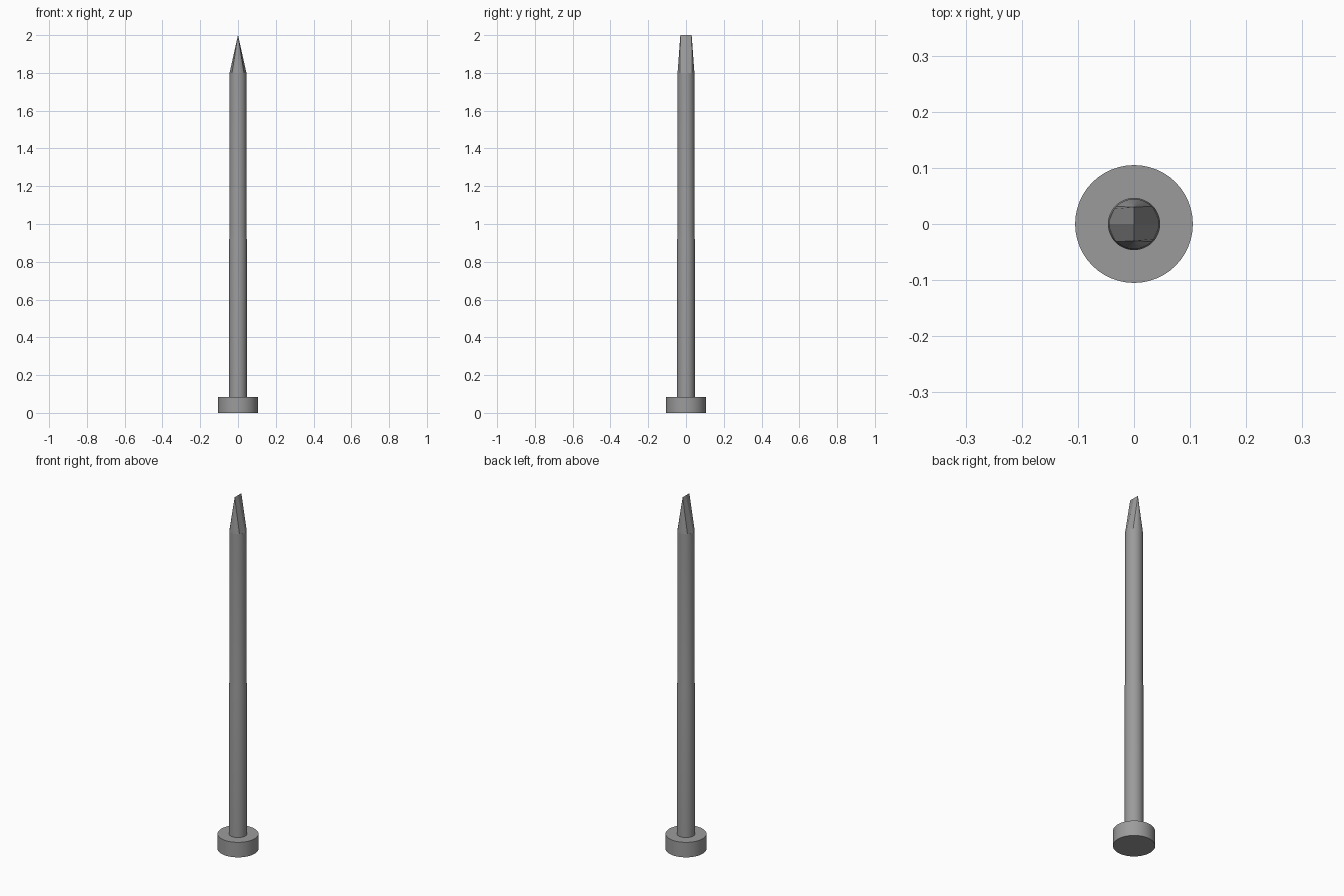
import bpy, bmesh, math

if "Cube" in bpy.data.objects:
    bpy.data.objects.remove(bpy.data.objects["Cube"])

N = 48  # sides of every round part

steel = bpy.data.materials.new("grey steel")
steel.diffuse_color = (0.33, 0.33, 0.33, 1)
steel.use_nodes = True
steel.node_tree.nodes["Principled BSDF"].inputs["Base Color"].default_value = steel.diffuse_color


def ring(bm, r, z):
    return [bm.verts.new((r * math.cos(2 * math.pi * i / N),
                          r * math.sin(2 * math.pi * i / N), z)) for i in range(N)]


def bridge(bm, a, b):
    for i in range(N):
        j = (i + 1) % N
        bm.faces.new((a[i], a[j], b[j], b[i]))


def finish(bm, name, smooth):
    bmesh.ops.recalc_face_normals(bm, faces=bm.faces[:])
    mesh = bpy.data.meshes.new(name)
    bm.to_mesh(mesh)
    bm.free()
    mesh.materials.append(steel)
    ob = bpy.data.objects.new(name, mesh)
    bpy.context.collection.objects.link(ob)
    if smooth:
        bpy.ops.object.select_all(action='DESELECT')
        ob.select_set(True)
        bpy.context.view_layer.objects.active = ob
        bpy.ops.object.shade_smooth_by_angle(angle=math.radians(30))


# flat round head at the bottom
bm = bmesh.new()
low, top = ring(bm, 0.105, 0), ring(bm, 0.105, 0.085)
bridge(bm, low, top)
bm.faces.new(low)
bm.faces.new(top)
finish(bm, "head", True)

# shank, slightly thinner in its upper half
bm = bmesh.new()
rings = [ring(bm, r, z) for r, z in
         [(0.0465, 0.08), (0.0465, 0.92), (0.0445, 0.94), (0.0445, 1.8)]]
for a, b in zip(rings, rings[1:]):
    bridge(bm, a, b)
bm.faces.new(rings[0])
bm.faces.new(rings[-1])
finish(bm, "shank", True)

# chisel point: a circle drawn in to a short ridge along y
bm = bmesh.new()
base = ring(bm, 0.0445, 1.8)
bm.faces.new(base)
back, mid, front = (bm.verts.new((0, y, 2)) for y in (0.03, 0, -0.03))
e = N // 8
# four broad cheeks, one per quarter
for start, a, b in [(0, mid, back), (3 * e, back, mid),
                    (4 * e, mid, front), (7 * e, front, mid)]:
    bm.faces.new([base[(start + k) % N] for k in range(e + 1)] + [b, a])
# narrow fans closing both ends
for start, tip in [(e, back), (5 * e, front)]:
    for k in range(start, start + 2 * e):
        bm.faces.new((base[k], base[k + 1], tip))
finish(bm, "point", False)
